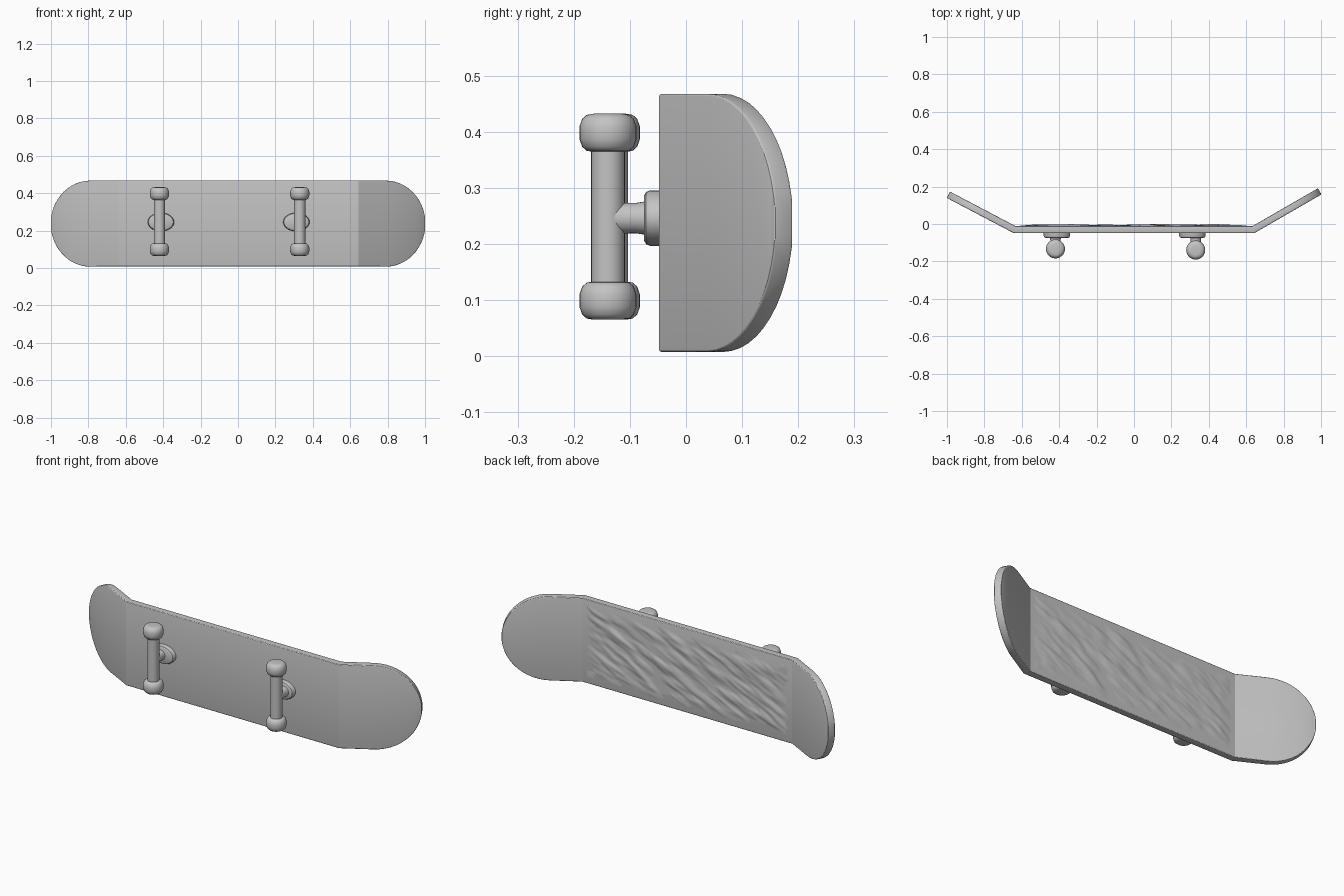
import bpy, bmesh, math
from mathutils import Vector, Matrix, noise

cube = bpy.data.objects.get("Cube")
if cube:
    bpy.data.objects.remove(cube, do_unlink=True)

grey = bpy.data.materials.new("plain grey")
grey.use_nodes = True
GREY = (0.55, 0.55, 0.55, 1)
grey.diffuse_color = GREY
grey.node_tree.nodes["Principled BSDF"].inputs["Base Color"].default_value = GREY

ZC = 0.2375      # centre line of the board
HALF = 0.23      # half width of the board
MID = -0.029     # middle of the deck thickness
BEND = 0.64      # where nose and tail kick up
TIP = 0.994


def add_object(name, bm):
    mesh = bpy.data.meshes.new(name)
    bm.to_mesh(mesh)
    bm.free()
    mesh.materials.append(grey)
    ob = bpy.data.objects.new(name, mesh)
    bpy.context.collection.objects.link(ob)
    return ob


def finish(ob, angle=35):
    bpy.ops.object.select_all(action='DESELECT')
    ob.select_set(True)
    bpy.context.view_layer.objects.active = ob
    for mod in list(ob.modifiers):
        bpy.ops.object.modifier_apply(modifier=mod.name)
    bpy.ops.object.shade_smooth_by_angle(angle=math.radians(angle))


def lathe(name, profile, origin, axis, sides=28, scale=(1, 1, 1)):
    """Spin (radius, height) pairs about an axis, with closed ends."""
    bm = bmesh.new()
    rings = [[bm.verts.new((r * math.cos(a), r * math.sin(a), h))
              for a in (2 * math.pi * k / sides for k in range(sides))]
             for r, h in profile]
    for lo, hi in zip(rings, rings[1:]):
        for k in range(sides):
            n = (k + 1) % sides
            bm.faces.new((lo[k], lo[n], hi[n], hi[k]))
    bm.faces.new(rings[0][::-1])
    bm.faces.new(rings[-1])
    turn = Vector((0, 0, 1)).rotation_difference(Vector(axis)).to_matrix().to_4x4()
    stretch = Matrix.Diagonal((*scale, 1))
    bm.transform(Matrix.Translation(origin) @ stretch @ turn)
    bmesh.ops.recalc_face_normals(bm, faces=bm.faces)
    finish(add_object(name, bm))


# Deck: strips across the board, kicked up and rounded at both ends
def deck_y(x):
    slope = 0.577 if x > 0 else 0.526
    return MID + slope * max(0, abs(x) - BEND)


ROUND = 0.21
end = [(TIP - ROUND + ROUND * math.sin(t), HALF * math.cos(t))
       for t in (math.radians(d) for d in range(0, 85, 7))]
half_row = [(BEND, HALF)] + end
stations = [(-x, h) for x, h in reversed(half_row)] + half_row

bm = bmesh.new()
pairs = [(bm.verts.new((x, deck_y(x), ZC - h)), bm.verts.new((x, deck_y(x), ZC + h)))
         for x, h in stations]
for (b0, t0), (b1, t1) in zip(pairs, pairs[1:]):
    bm.faces.new((b0, b1, t1, t0))
deck = add_object("deck", bm)
solid = deck.modifiers.new("thickness", 'SOLIDIFY')
solid.thickness = 0.038
solid.offset = 0
solid.use_even_offset = True
bevel = deck.modifiers.new("rounded rim", 'BEVEL')
bevel.width = 0.013
bevel.segments = 3
bevel.limit_method = 'ANGLE'
bevel.angle_limit = math.radians(50)
finish(deck, 25)

# Worn riding surface: shallow slanted streaks on the back of the flat part
NX, NZ, PX, PZ = 150, 64, 0.62, 0.205
bm = bmesh.new()
grid = []
for i in range(NX + 1):
    row = []
    for j in range(NZ + 1):
        x, z = PX * (2 * i / NX - 1), PZ * (2 * j / NZ - 1)
        along, across = x * 0.9 + z * 0.42, z * 0.9 - x * 0.42
        n = noise.noise(Vector((along * 5, across * 22, 3.0)))
        n += 0.4 * noise.noise(Vector((along * 11, across * 45, 8.0)))
        fade = min(1, (PX - abs(x)) / 0.08, (PZ - abs(z)) / 0.05)
        lift = fade * (0.003 + 0.009 * max(-0.3, min(0.7, n))) - 0.001 * (1 - fade)
        row.append(bm.verts.new((x, MID + 0.019 + lift, ZC + z)))
    grid.append(row)
for a, b in zip(grid, grid[1:]):
    for j in range(NZ):
        bm.faces.new((a[j], a[j + 1], b[j + 1], b[j]))
finish(add_object("worn_riding_surface", bm), 40)

# Trucks: mounting pad, stem, axle and two wheels each
WHEEL = [(0.026, -0.034), (0.038, -0.032), (0.046, -0.025), (0.051, -0.011),
         (0.051, 0.011), (0.046, 0.025), (0.038, 0.032), (0.026, 0.034)]
PAD = [(0.052, -0.03), (0.052, 0.014), (0.049, 0.021), (0.042, 0.025)]
STEM = [(0.036, -0.02), (0.03, 0.0), (0.027, 0.02), (0.028, 0.07)]
for side, x, pad_x, y in (("right", -0.42, -0.412, -0.133),
                          ("left", 0.33, 0.312, -0.139)):
    lathe(side + "_mounting_pad", PAD, (pad_x, -0.05, 0.246), (0, -1, 0),
          scale=(1.36, 1, 0.95))
    lathe(side + "_stem", STEM, (x, -0.07, 0.246), (0, -1, 0))
    lathe(side + "_axle", [(0.03, -0.16), (0.03, 0.16)], (x, y, 0.248), (0, 0, 1))
    for level, z in (("lower", 0.099), ("upper", 0.398)):
        lathe(f"{side}_{level}_wheel", WHEEL, (x, y, z), (0, 0, 1))
